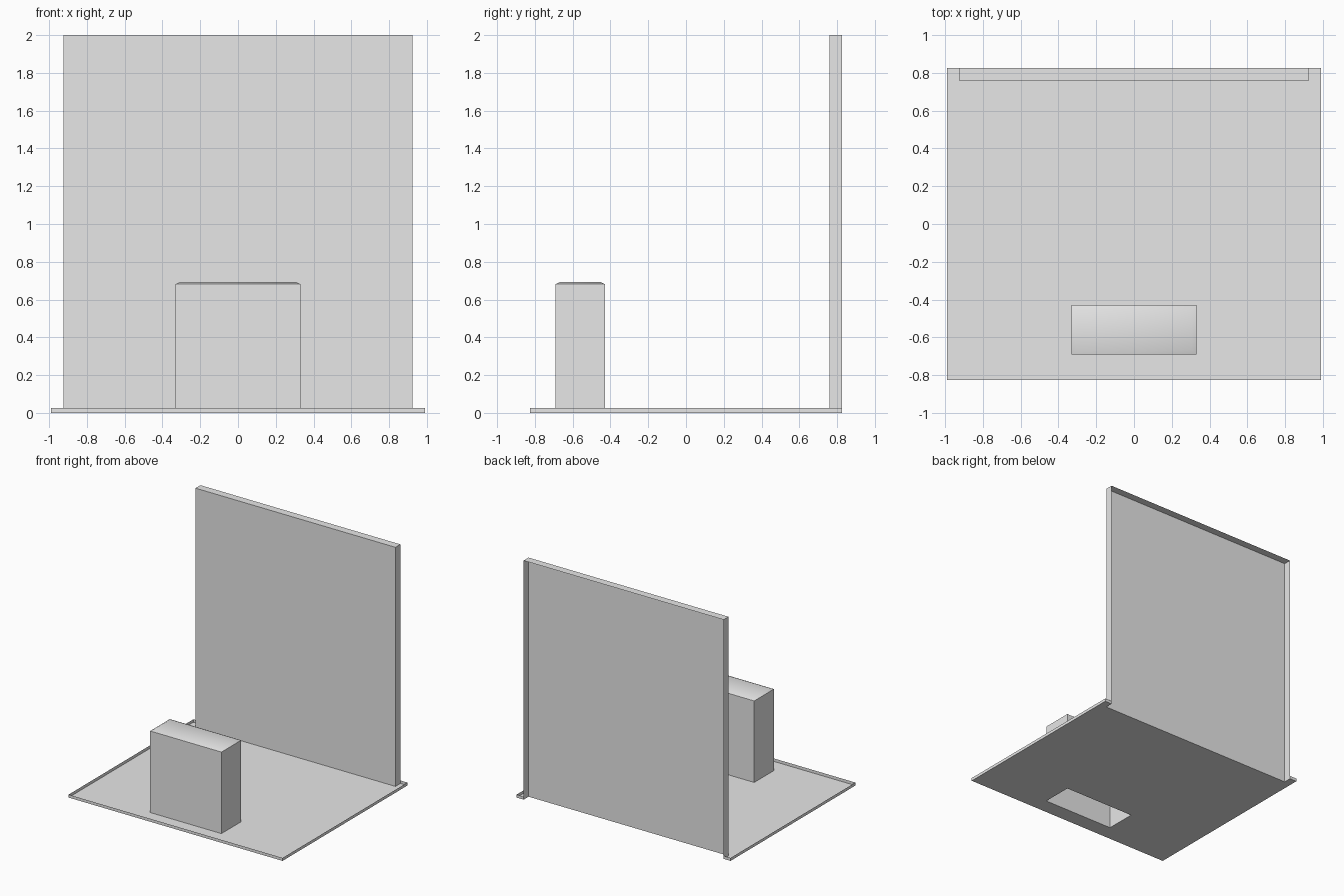
import bpy, bmesh, math
from mathutils import Matrix, Vector

default = bpy.data.objects.get("Cube")
if default:
    bpy.data.objects.remove(default, do_unlink=True)

GREY = (0.8, 0.8, 0.8, 1.0)
grey = bpy.data.materials.new("plain_grey")
grey.use_nodes = True
grey.diffuse_color = GREY
grey.node_tree.nodes["Principled BSDF"].inputs["Base Color"].default_value = GREY

# Shared dimensions
BASE_X, BASE_Y, RIM = 0.99, 0.825, 0.025
WALL_X, WALL_FRONT, HEIGHT = 0.925, 0.76, 2.0
BLOCK_X, BLOCK_FRONT, BLOCK_BACK = 0.33, -0.69, -0.43
BLOCK_EDGE, BLOCK_TOP = 0.682, 0.694


def open_box(half_x, y0, y1, height, open_sides):
    """Box standing on the ground with the faces along open_sides removed."""
    bm = bmesh.new()
    size = (2 * half_x, y1 - y0, height)
    place = Matrix.Translation((0, (y0 + y1) / 2, height / 2)) @ Matrix.Diagonal((*size, 1))
    bmesh.ops.create_cube(bm, size=1, matrix=place)
    bm.normal_update()
    gone = [f for f in bm.faces if any(f.normal.dot(Vector(s)) > 0.9 for s in open_sides)]
    bmesh.ops.delete(bm, geom=gone, context="FACES")
    return bm


def finish(bm, name):
    mesh = bpy.data.meshes.new(name)
    bm.to_mesh(mesh)
    bm.free()
    mesh.materials.append(grey)
    obj = bpy.data.objects.new(name, mesh)
    bpy.context.collection.objects.link(obj)
    return obj


UP, DOWN, BACK = (0, 0, 1), (0, 0, -1), (0, 1, 0)

# Floor tray: thin rim, open top, with footprints of the wall and block cut out
bm = open_box(BASE_X, -BASE_Y, BASE_Y, RIM, [UP])
cuts = [((x, 0, 0), (1, 0, 0)) for x in (-WALL_X, -BLOCK_X, BLOCK_X, WALL_X)]
cuts += [((0, y, 0), (0, 1, 0)) for y in (BLOCK_FRONT, BLOCK_BACK, WALL_FRONT)]
for point, normal in cuts:
    bmesh.ops.bisect_plane(bm, geom=bm.verts[:] + bm.edges[:] + bm.faces[:],
                           plane_co=point, plane_no=normal)


def in_footprint(face):
    c = face.calc_center_median()
    wall = abs(c.x) < WALL_X and c.y > WALL_FRONT
    block = abs(c.x) < BLOCK_X and BLOCK_FRONT < c.y < BLOCK_BACK
    return wall or block


bmesh.ops.delete(bm, geom=[f for f in bm.faces if in_footprint(f)], context="FACES")
finish(bm, "floor_tray")

# Back wall: shell open at the back and bottom
finish(open_box(WALL_X, WALL_FRONT, BASE_Y, HEIGHT, [BACK, DOWN]), "back_wall")

# Block: shell open below, with a shallow softened top
bm = open_box(BLOCK_X, BLOCK_FRONT, BLOCK_BACK, BLOCK_EDGE, [DOWN])
top = max(bm.faces, key=lambda f: f.calc_center_median().z)
bmesh.ops.inset_region(bm, faces=[top], thickness=0.025, use_even_offset=True)
for v in top.verts:
    v.co.z = BLOCK_TOP
block = finish(bm, "front_block")
bpy.ops.object.select_all(action="DESELECT")
block.select_set(True)
bpy.context.view_layer.objects.active = block
bpy.ops.object.shade_smooth_by_angle(angle=math.radians(40))
